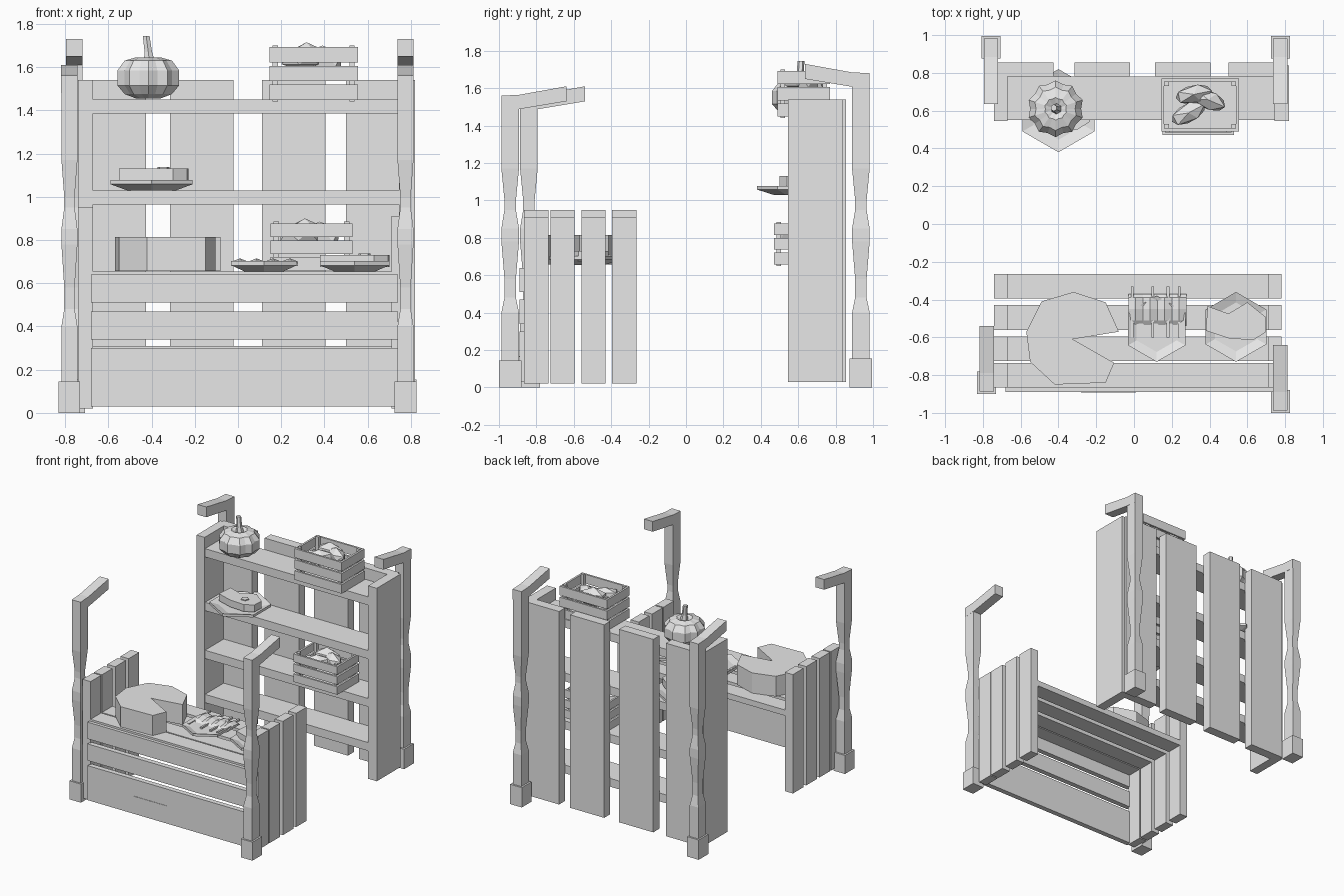
import bpy, bmesh, math
from mathutils import Matrix, Vector

if "Cube" in bpy.data.objects:
    bpy.data.objects.remove(bpy.data.objects["Cube"], do_unlink=True)

grey = bpy.data.materials.new("plain grey")
grey.use_nodes = True
grey.diffuse_color = (0.8, 0.8, 0.8, 1)
grey.node_tree.nodes["Principled BSDF"].inputs["Base Color"].default_value = (0.8, 0.8, 0.8, 1)


def finish(name, bm):
    bmesh.ops.recalc_face_normals(bm, faces=bm.faces[:])
    mesh = bpy.data.meshes.new(name)
    bm.to_mesh(mesh)
    bm.free()
    mesh.materials.append(grey)
    ob = bpy.data.objects.new(name, mesh)
    bpy.context.collection.objects.link(ob)
    return ob


def box(name, x, y, z):
    bm = bmesh.new()
    bmesh.ops.create_cube(bm, size=1)
    for v in bm.verts:
        v.co = [r[0] + (c + 0.5) * (r[1] - r[0]) for c, r in zip(v.co, (x, y, z))]
    return finish(name, bm)


def loft(name, rings):
    """Skin a stack of equal-length point rings and cap both ends."""
    bm = bmesh.new()
    loops = [[bm.verts.new(p) for p in ring] for ring in rings]
    n = len(loops[0])
    for a, b in zip(loops, loops[1:]):
        for i in range(n):
            j = (i + 1) % n
            bm.faces.new((a[i], a[j], b[j], b[i]))
    bm.faces.new(loops[0])
    bm.faces.new(loops[-1])
    return finish(name, bm)


def prism(name, pts, z0, z1):
    return loft(name, [[(x, y, z) for x, y in pts] for z in (z0, z1)])


def circle(cx, cy, z, r, n, turn=0):
    return [(cx + r * math.sin(turn + math.tau * i / n),
             cy + r * math.cos(turn + math.tau * i / n), z) for i in range(n)]


# Turned posts with a foot block and an angled arm
SHAFT = [(0.1, 1), (0.4, 1), (0.48, 0.65), (0.58, 0.65), (0.78, 1),
         (0.85, 1), (0.95, 0.65), (1.0, 0.65), (1.17, 1), (1.5, 1)]
ARM = [(-0.047, 1.48), (0.06, 1.49), (0.3, 1.53), (0.3, 1.61), (0.05, 1.565), (-0.047, 1.56)]


def post(name, cx, cy, inward, lift):
    box(name + "_foot", (cx - 0.05, cx + 0.05), (cy - 0.06, cy + 0.06), (0, 0.145 + lift / 12))
    rings = []
    for z, s in SHAFT:
        hx, hy = 0.037 * s, 0.047 * s
        z += lift * (z > 1.2)
        rings.append([(cx - hx, cy - hy, z), (cx + hx, cy - hy, z),
                      (cx + hx, cy + hy, z), (cx - hx, cy + hy, z)])
    loft(name + "_shaft", rings)
    loft(name + "_arm", [[(cx + d, cy + inward * y, z + lift) for y, z in ARM]
                         for d in (-0.038, 0.038)])


post("front_right_post", -0.78, -0.84, 1, 0)
post("front_left_post", 0.775, -0.94, 1, 0)
post("back_right_post", -0.757, 0.935, -1, 0.12)
post("back_left_post", 0.775, 0.935, -1, 0.12)

# Counter: side planks, top planks and front boards
for i, y in enumerate((-0.865, -0.725, -0.56, -0.395)):
    span = (y, y + 0.13)
    box(f"counter_right_plank_{i}", (-0.74, -0.67), span, (0.02, 0.95))
    box(f"counter_left_plank_{i}", (0.71, 0.78), span, (0.02, 0.91))
    box(f"counter_top_plank_{i}", (-0.67, 0.71), span, (0.61, 0.655))
for i, z in enumerate(((0.03, 0.3), (0.34, 0.47), (0.51, 0.64))):
    box(f"counter_front_board_{i}", (-0.68, 0.74), (-0.89, -0.85), z)
prism("front_board_crack", [(-0.28, -0.893), (0.01, -0.893), (0.01, -0.888), (-0.28, -0.888)], 0.163, 0.169)

# Shelf unit: sides, shelves and back boards
box("shelf_right_side", (-0.74, -0.67), (0.545, 0.84), (0.03, 1.54))
box("shelf_left_side", (0.745, 0.82), (0.545, 0.84), (0.03, 1.54))
for i, z in enumerate((0.31, 0.655, 1.03, 1.45)):
    box(f"shelf_{i}", (-0.67, 0.745), (0.55, 0.78), (z - 0.065, z))
for i, x in enumerate((-0.72, -0.315, 0.11, 0.5)):
    box(f"back_board_{i}", (x, x + 0.295), (0.78, 0.855), (0.03, 1.54))

# Cheese wheel with a missing wedge
CHEESE = [(-0.325, -0.61), (-0.08, -0.57), (-0.15, -0.415), (-0.32, -0.36), (-0.49, -0.41),
          (-0.57, -0.57), (-0.55, -0.73), (-0.42, -0.85), (-0.15, -0.84), (-0.105, -0.735)]
prism("cheese_wheel", CHEESE, 0.657, 0.815)


# Six-sided plates flaring up from a small base
def plate(name, cx, cy, z, r):
    loft(name, [circle(cx, cy, z, r * 0.6, 6), circle(cx, cy, z + 0.028, r, 6),
                circle(cx, cy, z + 0.048, r, 6), circle(cx, cy, z + 0.03, r * 0.7, 6)])


STEAK = [(-0.15, 0.1), (-0.04, 0.06), (0.06, 0.12), (0.16, 0.04), (0.155, -0.04),
         (0.09, -0.08), (-0.04, -0.07), (-0.16, -0.03)]


def steak(name, cx, cy, z):
    prism(name, [(cx + x, cy + y) for x, y in STEAK], z, z + 0.055)
    loft(name + "_bone", [circle(cx + 0.045, cy, z + h, 0.03, 5) for h in (0.03, 0.062)])


plate("rib_plate", 0.12, -0.555, 0.655, 0.175)
plate("steak_plate", 0.54, -0.545, 0.655, 0.185)
steak("counter_steak", 0.54, -0.535, 0.675)
plate("shelf_plate", -0.4, 0.6, 1.03, 0.22)
steak("shelf_steak", -0.39, 0.58, 1.075)

# Rack of ribs: a wavy slab with bones poking out
rings = []
for i in range(9):
    x = -0.03 + i * 0.0385
    h = 0.7 + 0.015 * (i % 2)
    rings.append([(x, -0.54, 0.68), (x, -0.51, h - 0.008), (x, -0.45, h),
                  (x, -0.39, h - 0.008), (x, -0.37, 0.68)])
loft("rib_meat", rings)
for i, x in enumerate((-0.01, 0.1, 0.18, 0.24)):
    box(f"rib_bone_{i}", (x - 0.007, x + 0.007), (-0.6, -0.33), (0.683, 0.699))


# Pumpkin with ribbed sides and a bent stem
rings = []
for z, r in ((1.455, 0.06), (1.475, 0.115), (1.515, 0.15), (1.585, 0.15), (1.63, 0.115), (1.645, 0.06), (1.63, 0.025)):
    ring = circle(-0.415, 0.61, z, r, 20)
    inner = circle(-0.415, 0.61, z, r * 0.9, 20)
    rings.append([inner[i] if i % 2 else ring[i] for i in range(20)])
loft("pumpkin", rings)
loft("pumpkin_stem", [circle(-0.41, 0.61, 1.625, 0.03, 6), circle(-0.415, 0.61, 1.67, 0.02, 6),
                      circle(-0.425, 0.615, 1.745, 0.018, 6)])


# Slatted crates filled with loaves
def crate(name, x0, x1, y0, y1, z0, z1):
    t = 0.015
    box(name + "_floor", (x0 + t, x1 - t), (y0 + t, y1 - t), (z0 + 0.01, z0 + 0.03))
    for i, x in enumerate((x0 + t, x1 - 2.6 * t)):
        for j, y in enumerate((y0 + t, y1 - 2.6 * t)):
            box(f"{name}_corner_{i}{j}", (x, x + 1.6 * t), (y, y + 1.6 * t), (z0, z1))
    step = (z1 - z0) / 3
    for k in range(3):
        z = (z0 + k * step + 0.008, z0 + (k + 1) * step - 0.008)
        for j, y in enumerate((y0, y1 - t)):
            box(f"{name}_long_slat_{k}{j}", (x0, x1), (y, y + t), z)
        for j, x in enumerate((x0, x1 - t)):
            box(f"{name}_end_slat_{k}{j}", (x, x + t), (y0 + t, y1 - t), z)
    for k, (u, v, turn) in enumerate(((0.35, 0.35, 0.5), (0.6, 0.6, -0.4), (0.42, 0.7, 0.2))):
        bm = bmesh.new()
        bmesh.ops.create_icosphere(bm, subdivisions=1, radius=1)
        place = Vector((x0 + u * (x1 - x0), y0 + v * (y1 - y0), z1 - 0.065))
        bm.transform(Matrix.Translation(place) @ Matrix.Rotation(turn, 4, "Z")
                     @ Matrix.Diagonal((0.11, 0.055, 0.05 + 0.015 * k, 1)))
        finish(f"{name}_loaf_{k}", bm)


crate("upper_crate", 0.145, 0.555, 0.49, 0.77, 1.44, 1.7)
crate("lower_crate", 0.15, 0.53, 0.47, 0.74, 0.65, 0.885)
